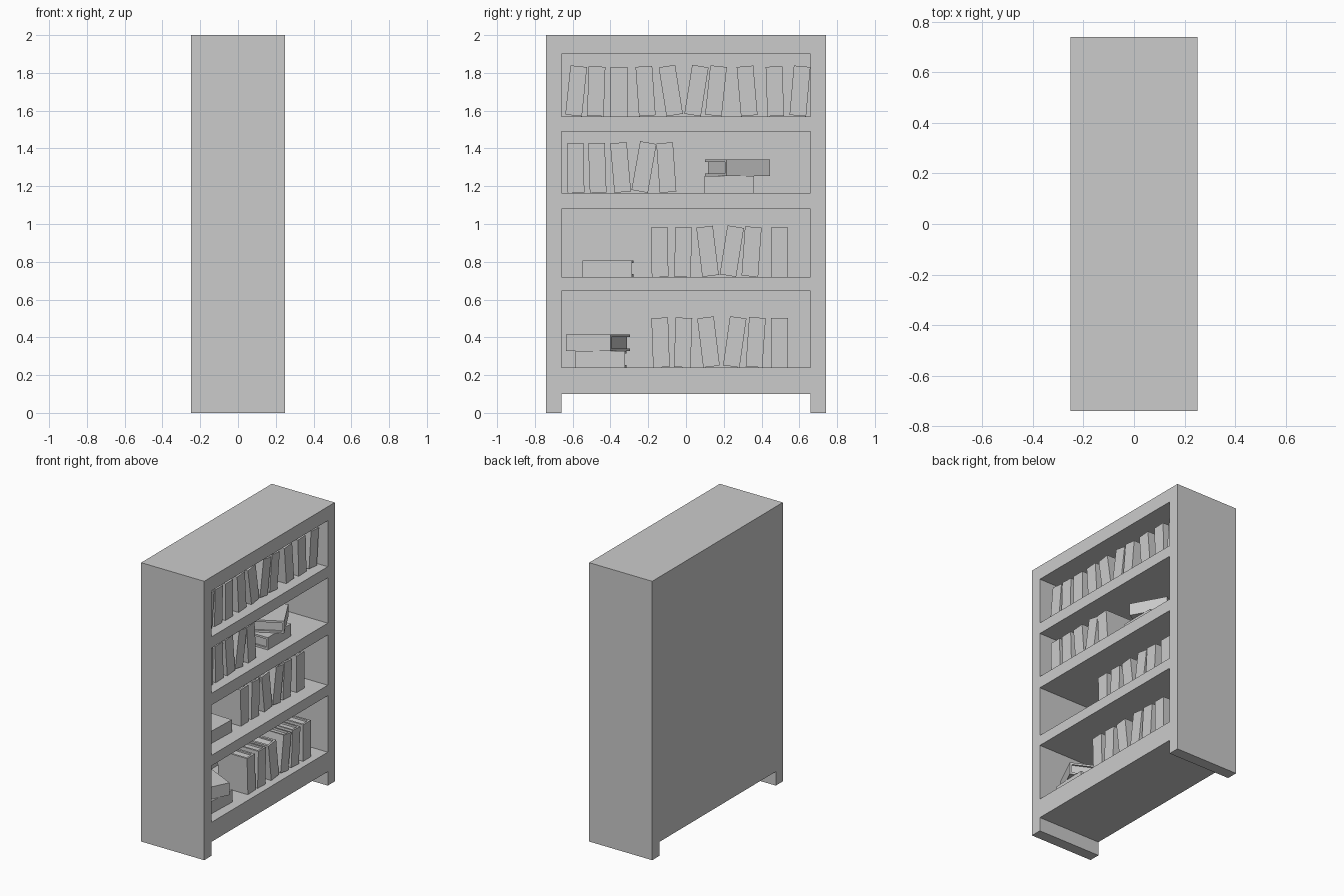
import bpy, bmesh
from math import radians, sin
from mathutils import Matrix, Vector

if "Cube" in bpy.data.objects:
    bpy.data.objects.remove(bpy.data.objects["Cube"])

T, D, H = 0.088, 0.235, 0.262   # book thickness, depth, height


def add_box(bm, lo, hi):
    lo, hi = Vector(lo), Vector(hi)
    m = Matrix.Translation((lo + hi) / 2) @ Matrix.Diagonal((*(hi - lo), 1))
    bmesh.ops.create_cube(bm, size=1, matrix=m)


def make_object(name, boxes, matrix=None):
    bm = bmesh.new()
    for lo, hi in boxes:
        add_box(bm, lo, hi)
    if matrix:
        bm.transform(matrix)
    me = bpy.data.meshes.new(name)
    bm.to_mesh(me)
    bm.free()
    ob = bpy.data.objects.new(name, me)
    bpy.context.collection.objects.link(ob)
    return ob


# Case: side panels reach the floor and form the feet
for name, s in (("left_side", -1), ("right_side", 1)):
    y0, y1 = sorted((s * 0.66, s * 0.74))
    make_object(name, [((-0.25, y0, 0), (0.25, y1, 2))])

# Back panel and thick shelves between the sides
make_object("back_panel", [((-0.25, -0.66, 0.1), (-0.22, 0.66, 2))])
shelves = [("bottom_shelf", 0.1, 0.24), ("lower_shelf", 0.645, 0.72),
           ("middle_shelf", 1.08, 1.165), ("upper_shelf", 1.49, 1.57),
           ("top_board", 1.9, 2.0)]
for name, z0, z1 in shelves:
    make_object(name, [((-0.22, -0.66, z0), (0.25, 0.66, z1))])


def book(name, matrix):
    """Two covers, a spine at +x and an inset page block, centred."""
    x, y, z, c, i = D / 2, T / 2, H / 2, 0.014, 0.012
    make_object(name, [
        ((-x, -y, -z), (x, -y + c, z)),
        ((-x, y - c, -z), (x, y, z)),
        ((x - c, -y + c, -z), (x, y - c, z)),
        ((-x + i, -y + c, -z + i), (x - c, y - c, z - i)),
    ], matrix)


# Standing books: shelf height, spine x, (foot centre y, lean in degrees)
rows = {
    "upper": (1.57, 0.18, [(-0.595, 6), (-0.48, 2), (-0.355, 0), (-0.205, -4),
                           (-0.06, -9), (0.035, 9), (0.145, 6), (0.335, -5),
                           (0.475, -2), (0.592, 5)]),
    "middle": (1.165, 0.18, [(-0.582, -1), (-0.465, -2), (-0.335, -5),
                             (-0.245, 10), (-0.095, -4)]),
    "lower": (0.72, 0.15, [(-0.137, -1), (-0.02, 2), (0.13, -7), (0.222, 9),
                           (0.338, 4), (0.495, 0)]),
    "bottom": (0.24, 0.2, [(-0.13, -2), (-0.02, 2), (0.135, -7), (0.24, 8),
                           (0.36, 4), (0.495, 0)]),
}
for row, (z, x, items) in rows.items():
    for n, (y, lean) in enumerate(items):
        a = radians(lean)
        lift = T / 2 * abs(sin(a))
        book(f"{row}_book_{n + 1}",
             Matrix.Translation((x - D / 2, y, z + lift))
             @ Matrix.Rotation(-a, 4, 'X')
             @ Matrix.Translation((0, 0, H / 2)))

# Lying books: centre x, centre y, base z, turn in degrees
lying = [("middle", 0.05, 0.23, 1.165, 0), ("middle", 0.05, 0.272, 1.165 + T, 29),
         ("lower", 0.03, -0.413, 0.72, -2),
         ("bottom", 0.06, -0.45, 0.24, -2), ("bottom", 0.05, -0.466, 0.24 + T, -26)]
for n, (row, x, y, z, turn) in enumerate(lying):
    book(f"{row}_lying_book_{n + 1}",
         Matrix.Translation((x, y, z + T / 2))
         @ Matrix.Rotation(radians(turn), 4, 'Z')
         @ Matrix.Rotation(radians(-90), 4, 'X'))
